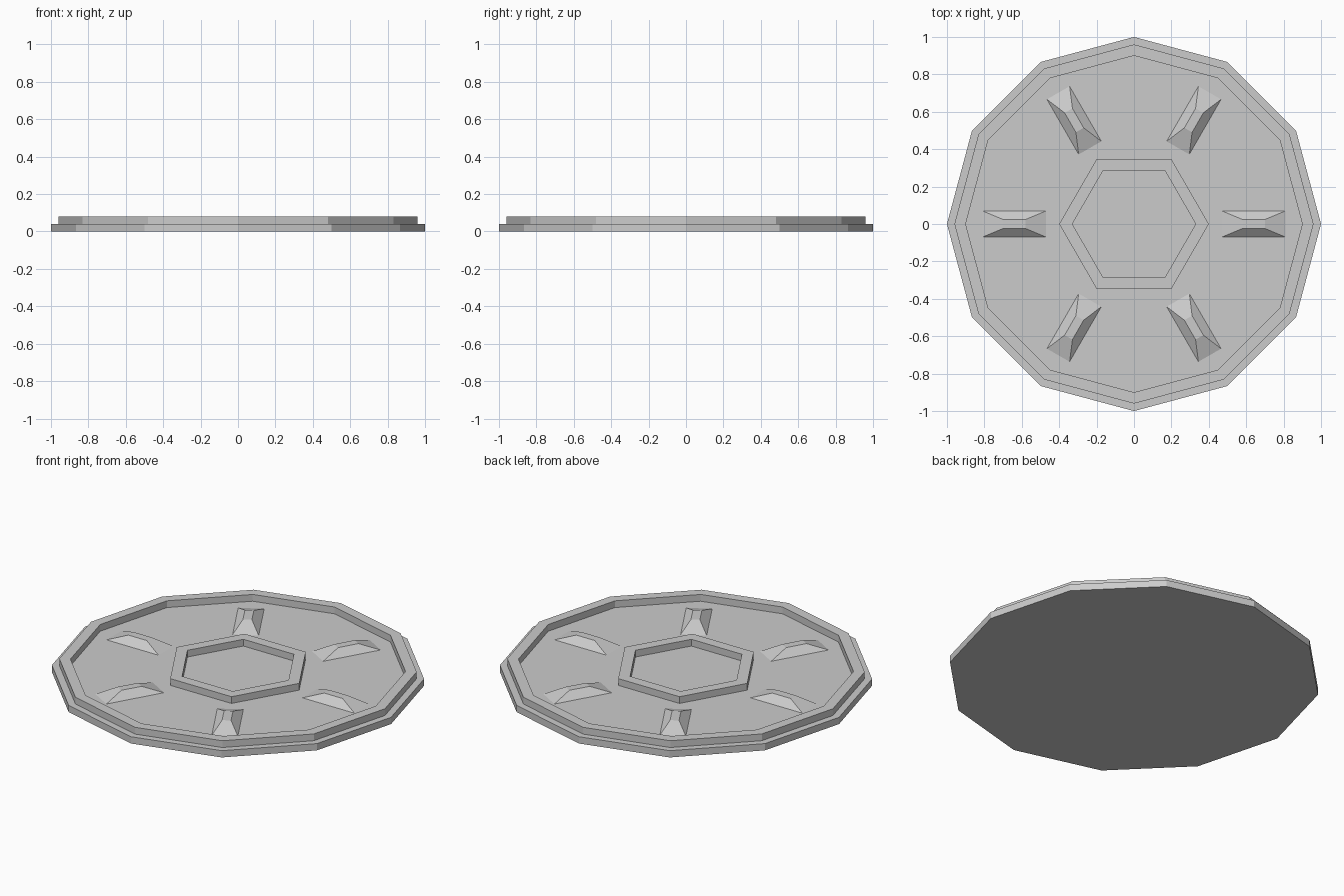
import bpy
import bmesh
from math import cos, sin, pi, radians
from mathutils import Matrix

cube = bpy.data.objects.get("Cube")
if cube:
    bpy.data.objects.remove(cube)

BASE_TOP = 0.04
TOP = 0.08

grey = bpy.data.materials.new("light grey")
grey.use_nodes = True
colour = (0.6, 0.6, 0.6, 1)
grey.diffuse_color = colour
grey.node_tree.nodes["Principled BSDF"].inputs["Base Color"].default_value = colour


def finish(bm, name):
    bmesh.ops.recalc_face_normals(bm, faces=bm.faces)
    mesh = bpy.data.meshes.new(name)
    bm.to_mesh(mesh)
    bm.free()
    mesh.materials.append(grey)
    obj = bpy.data.objects.new(name, mesh)
    bpy.context.collection.objects.link(obj)
    return obj


def loop(bm, sides, radius, z):
    angles = [2 * pi * i / sides for i in range(sides)]
    return [bm.verts.new((radius * cos(a), radius * sin(a), z)) for a in angles]


def bridge(bm, a, b):
    n = len(a)
    for i in range(n):
        j = (i + 1) % n
        bm.faces.new((a[i], a[j], b[j], b[i]))


def disc(name, sides, radius, z0, z1):
    bm = bmesh.new()
    low, high = loop(bm, sides, radius, z0), loop(bm, sides, radius, z1)
    bridge(bm, low, high)
    bm.faces.new(low)
    bm.faces.new(high)
    return finish(bm, name)


def ring(name, sides, outer, inner, z0, z1):
    bm = bmesh.new()
    profile = [(outer, z0), (outer, z1), (inner, z1), (inner, z0)]
    loops = [loop(bm, sides, r, z) for r, z in profile]
    for i in range(4):
        bridge(bm, loops[i], loops[(i + 1) % 4])
    return finish(bm, name)


def rectangle(bm, x0, x1, half_width, z):
    corners = ((x0, -half_width), (x1, -half_width), (x1, half_width), (x0, half_width))
    return [bm.verts.new((x, y, z)) for x, y in corners]


# Twelve-sided plate with a raised border and a hexagonal hub
disc("base_plate", 12, 1.0, 0, BASE_TOP)
ring("outer_rim", 12, 0.96, 0.9, BASE_TOP, TOP)
ring("hub_ring", 6, 0.4, 0.33, BASE_TOP, TOP)

# Six tapered ridges radiating from the hub
for i in range(6):
    bm = bmesh.new()
    foot = rectangle(bm, 0.47, 0.81, 0.07, BASE_TOP)
    crest = rectangle(bm, 0.58, 0.7, 0.024, TOP)
    bridge(bm, foot, crest)
    bm.faces.new(foot)
    bm.faces.new(crest)
    bm.transform(Matrix.Rotation(radians(60 * i), 4, "Z"))
    finish(bm, f"ridge_{i + 1}")
